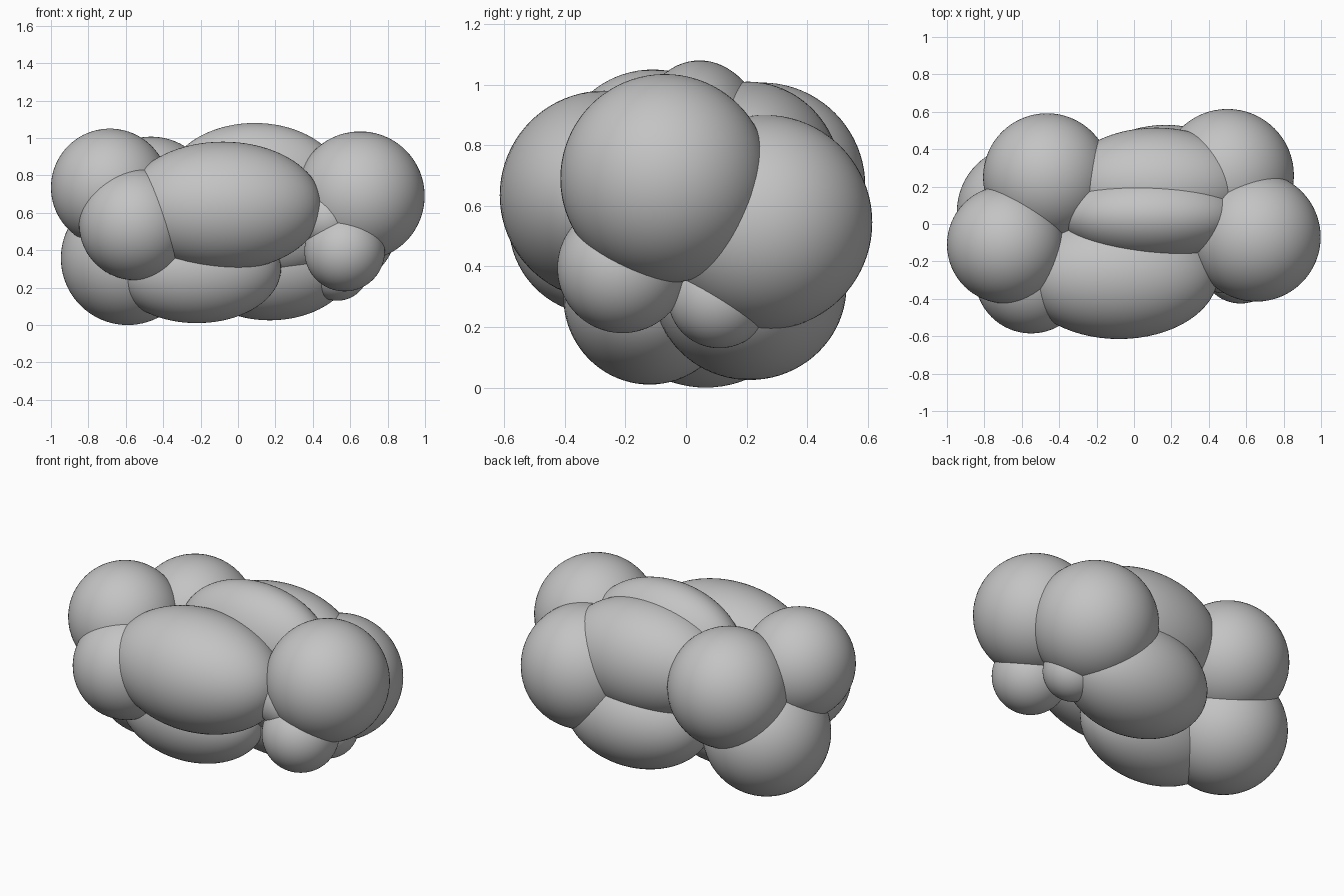
import bpy

cube = bpy.data.objects.get("Cube")
if cube:
    bpy.data.objects.remove(cube, do_unlink=True)

# One plain grey for the whole cluster
grey = bpy.data.materials.new("plain grey")
grey.use_nodes = True
color = (0.55, 0.55, 0.55, 1)
grey.diffuse_color = color
grey.node_tree.nodes["Principled BSDF"].inputs["Base Color"].default_value = color


def blob(name, center, radii):
    """Smooth ball (single radius) or barrel (three radii)."""
    if not isinstance(radii, tuple):
        radii = (radii,) * 3
    bpy.ops.mesh.primitive_uv_sphere_add(segments=64, ring_count=40, location=center)
    ob = bpy.context.object
    ob.name = name
    ob.scale = radii
    bpy.ops.object.transform_apply(location=False, rotation=False, scale=True)
    ob.data.materials.append(grey)
    bpy.ops.object.shade_smooth()
    return ob


# Balls at the left end
blob("left_upper_ball", (0.653, -0.07, 0.69), 0.345)
blob("left_back_ball", (0.50, 0.26, 0.545), 0.355)
blob("left_lower_ball", (0.57, -0.21, 0.395), 0.215)
blob("left_under_bump", (0.53, 0.11, 0.30), 0.17)
blob("left_front_bump", (0.48, -0.2, 0.57), 0.17)

# Balls at the right end
blob("right_upper_ball", (-0.685, -0.11, 0.735), 0.315)
blob("right_front_ball", (-0.55, -0.285, 0.54), 0.3)
blob("right_lower_ball", (-0.59, 0.065, 0.357), 0.357)
blob("right_back_ball", (-0.465, 0.25, 0.665), 0.342)

# Barrels bridging the two ends
blob("front_barrel", (-0.08, -0.27, 0.635), (0.53, 0.345, 0.345))
blob("front_lower_barrel", (-0.22, -0.12, 0.30), (0.45, 0.285, 0.29))
blob("back_lower_barrel", (0.17, 0.21, 0.335), (0.45, 0.32, 0.31))
blob("top_barrel", (0.09, 0.045, 0.74), (0.48, 0.24, 0.34))
blob("back_barrel", (0.12, 0.205, 0.68), (0.5, 0.31, 0.33))

# Hidden filling between the barrels
blob("core", (0, 0, 0.52), (0.6, 0.2, 0.28))
